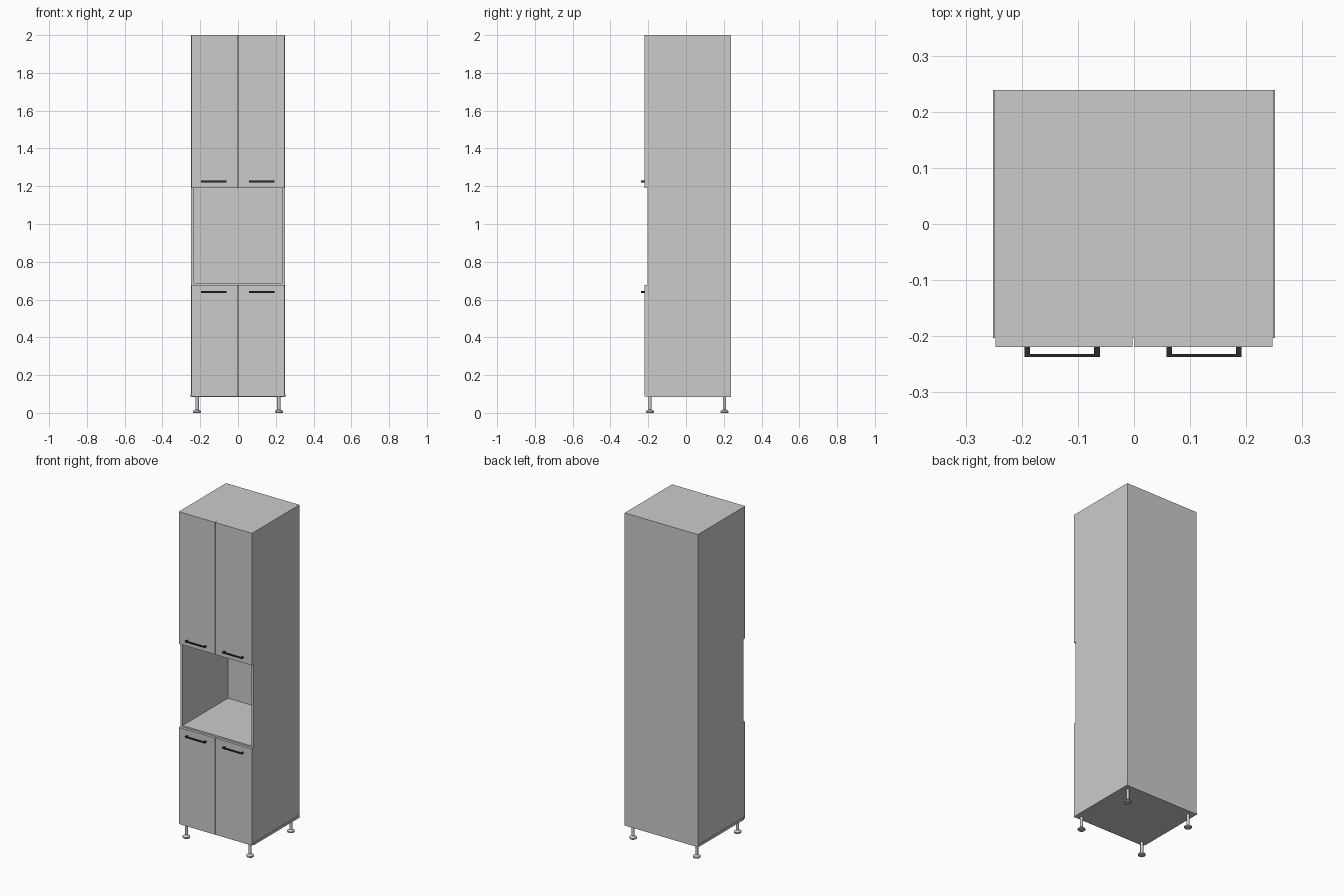
import bpy, bmesh, math

if "Cube" in bpy.data.objects:
    bpy.data.objects.remove(bpy.data.objects["Cube"])

def link(bm, name, mat=None):
    me = bpy.data.meshes.new(name)
    bmesh.ops.recalc_face_normals(bm, faces=bm.faces)
    bm.to_mesh(me)
    bm.free()
    ob = bpy.data.objects.new(name, me)
    bpy.context.collection.objects.link(ob)
    if mat:
        me.materials.append(mat)
    return ob

def add_box(bm, x, y, z):
    verts = bmesh.ops.create_cube(bm, size=1)["verts"]
    for v in verts:
        for i, (lo, hi) in enumerate((x, y, z)):
            v.co[i] = lo if v.co[i] < 0 else hi

def box(name, x, y, z):
    bm = bmesh.new()
    add_box(bm, x, y, z)
    return link(bm, name)

T = 0.015                  # board thickness
W = 0.2485                 # half width of the carcass
FRONT, BACK = -0.203, 0.236
DOOR_Y = (-0.219, FRONT)

# Carcass boards
box("bottom_board", (-0.251, 0.251), (FRONT, 0.239), (0.084, 0.084 + T))
for side, s in (("left", -1), ("right", 1)):
    box(side + "_side", tuple(sorted((s * W, s * (W - T)))), (FRONT, BACK), (0.084 + T, 2.0))
inner = (-W + T, W - T)
box("top_board", inner, (FRONT, BACK), (2.0 - T, 2.0))
box("niche_floor", inner, (FRONT, BACK), (0.672, 0.687))
box("niche_ceiling", inner, (FRONT, BACK), (1.19, 1.19 + T))
box("back_panel", (-W, W), (BACK, 0.239), (0.084 + T, 2.0))

# Dark handle material
dark = bpy.data.materials.new("handle_dark")
dark.diffuse_color = (0.025, 0.025, 0.03, 1)
dark.use_nodes = True
dark.node_tree.nodes["Principled BSDF"].inputs["Base Color"].default_value = dark.diffuse_color

# Doors, each with a bar handle on two posts
for level, z, hz in (("lower", (0.086, 0.678), 0.64), ("upper", (1.19, 2.0), 1.225)):
    for side, x, hx in (("left", (-0.247, -0.0025), -0.128), ("right", (0.0005, 0.247), 0.125)):
        box(f"{level}_{side}_door", x, DOOR_Y, z)
        bm = bmesh.new()
        zr = (hz - 0.004, hz + 0.004)
        add_box(bm, (hx - 0.067, hx + 0.067), (-0.237, -0.232), zr)
        for s in (-1, 1):
            c = hx + s * 0.062
            add_box(bm, (c - 0.005, c + 0.005), (-0.232, -0.219), zr)
        link(bm, f"{level}_{side}_handle", dark)

# Legs: turned profile with a wide foot
profile = [(0, 0), (0.018, 0), (0.021, 0.003), (0.021, 0.010), (0.012, 0.015), (0.0085, 0.019), (0.0085, 0.084), (0, 0.084)]
for row, y in (("front", -0.191), ("back", 0.204)):
    for side, x in (("left", -0.216), ("right", 0.216)):
        bm = bmesh.new()
        vs = [bm.verts.new((r, 0, z)) for r, z in profile]
        es = [bm.edges.new(p) for p in zip(vs, vs[1:])]
        bmesh.ops.spin(bm, geom=vs + es, cent=(0, 0, 0), axis=(0, 0, 1), angle=2 * math.pi, steps=24)
        bmesh.ops.remove_doubles(bm, verts=bm.verts, dist=1e-5)
        leg = link(bm, f"{row}_{side}_leg")
        leg.location = (x, y, 0)
        bpy.ops.object.select_all(action="DESELECT")
        leg.select_set(True)
        bpy.context.view_layer.objects.active = leg
        bpy.ops.object.shade_smooth_by_angle(angle=math.radians(30))
